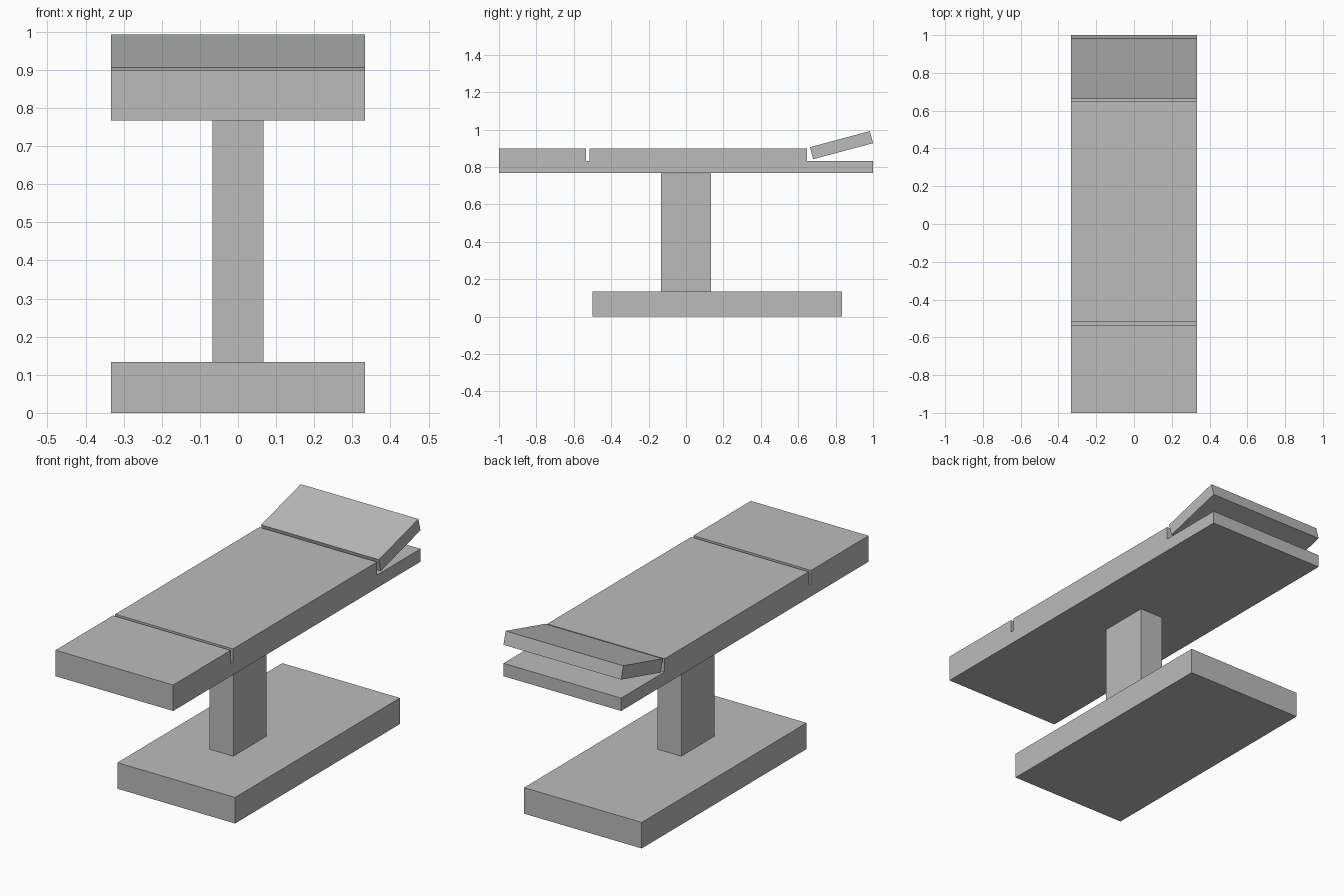
import bpy, bmesh, math

cube = bpy.data.objects.get("Cube")
if cube:
    bpy.data.objects.remove(cube, do_unlink=True)

# Single grey colour
grey = bpy.data.materials.new("plain_grey")
grey.use_nodes = True
colour = (0.5, 0.5, 0.5, 1)
grey.diffuse_color = colour
grey.node_tree.nodes["Principled BSDF"].inputs["Base Color"].default_value = colour


def finish(name, bm):
    bmesh.ops.recalc_face_normals(bm, faces=bm.faces)
    mesh = bpy.data.meshes.new(name)
    bm.to_mesh(mesh)
    bm.free()
    mesh.materials.append(grey)
    obj = bpy.data.objects.new(name, mesh)
    bpy.context.collection.objects.link(obj)
    return obj


def box(name, centre, size, tilt=0):
    bm = bmesh.new()
    bmesh.ops.create_cube(bm, size=1)
    bmesh.ops.scale(bm, vec=size, verts=bm.verts)
    obj = finish(name, bm)
    obj.location = centre
    obj.rotation_euler.x = tilt
    return obj


def side_profile(name, points, half_width):
    """Extrude a (y, z) outline across x."""
    bm = bmesh.new()
    face = bm.faces.new([bm.verts.new((-half_width, y, z)) for y, z in points])
    new = bmesh.ops.extrude_face_region(bm, geom=[face])["geom"]
    verts = [g for g in new if isinstance(g, bmesh.types.BMVert)]
    bmesh.ops.translate(bm, verts=verts, vec=(2 * half_width, 0, 0))
    return finish(name, bm)


half_width = 0.333
bottom, deck, top = 0.767, 0.833, 0.9

# Floor base and column
box("base", (0, 0.167, 0.0667), (2 * half_width, 1.333, 0.1333))
box("column", (0, 0, 0.45), (0.1333, 0.2667, 0.6333))

# Table top with a groove between pads and a lowered rear deck
side_profile("table_top", [
    (-1, bottom), (1, bottom), (1, deck), (0.648, deck), (0.648, top),
    (-0.517, top), (-0.517, deck), (-0.535, deck), (-0.535, top), (-1, top),
], half_width)

# Raised headrest
box("headrest", (0, 0.8315, 0.917), (2 * half_width, 0.3315, 0.0667), math.radians(15))
